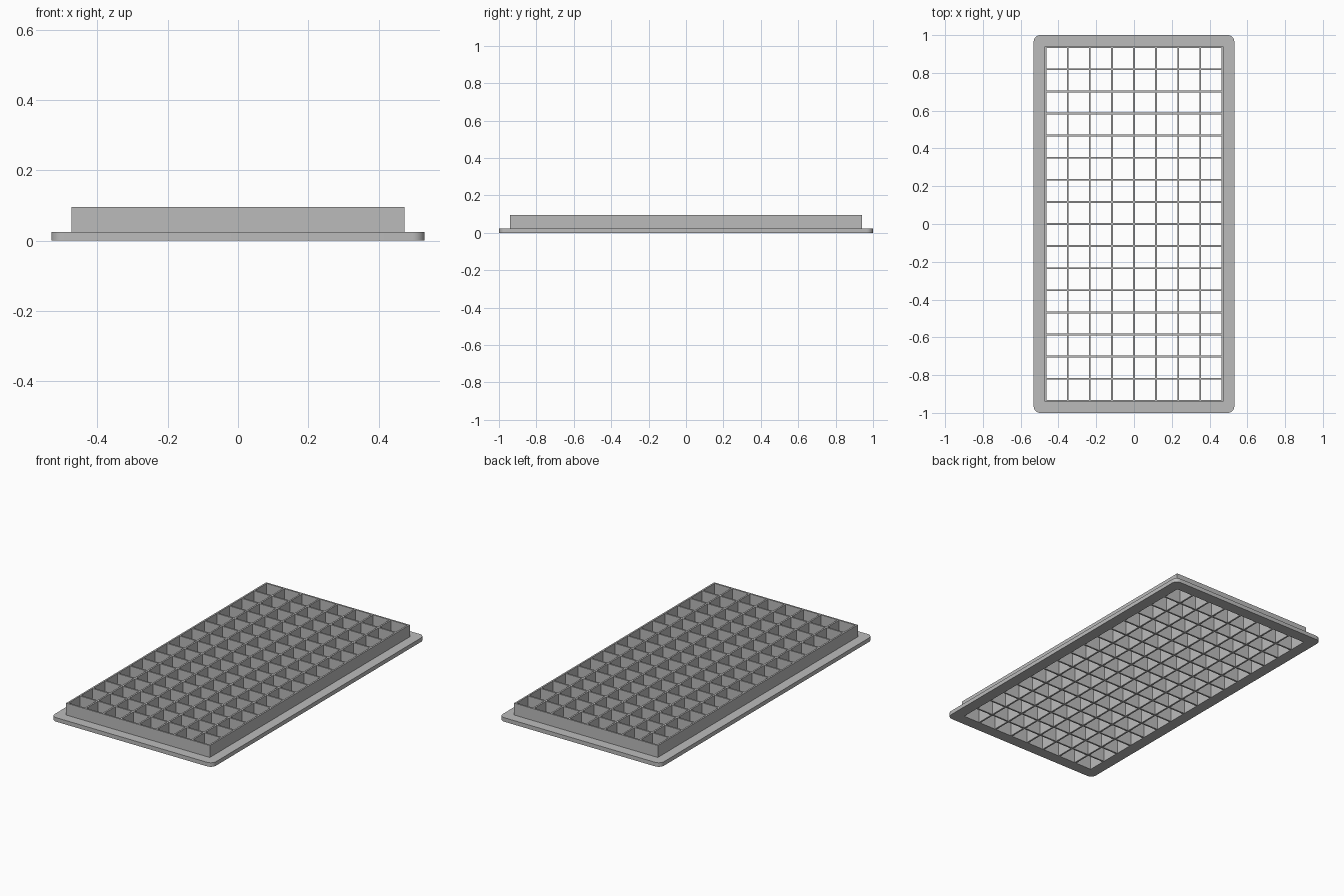
import bpy, bmesh, math

cube = bpy.data.objects.get("Cube")
if cube:
    bpy.data.objects.remove(cube, do_unlink=True)

PITCH, HALF_BAR = 0.117, 0.005
COLS, ROWS = 8, 16
HEIGHT, FLANGE_HEIGHT = 0.095, 0.024
HALF_X, HALF_Y, RADIUS = 0.531, 1.0, 0.035

grey = bpy.data.materials.new("plain grey")
grey.use_nodes = True
colour = (0.5, 0.5, 0.5, 1)
grey.diffuse_color = colour
grey.node_tree.nodes["Principled BSDF"].inputs["Base Color"].default_value = colour


def raise_to_solid(bm, height, name):
    """Extrude the flat faces upward into a closed solid object."""
    bmesh.ops.recalc_face_normals(bm, faces=bm.faces)
    result = bmesh.ops.extrude_face_region(bm, geom=bm.faces[:], use_keep_orig=True)
    verts = [g for g in result["geom"] if isinstance(g, bmesh.types.BMVert)]
    bmesh.ops.translate(bm, vec=(0, 0, height), verts=verts)
    bmesh.ops.recalc_face_normals(bm, faces=bm.faces)
    mesh = bpy.data.meshes.new(name)
    bm.to_mesh(mesh)
    bm.free()
    mesh.materials.append(grey)
    obj = bpy.data.objects.new(name, mesh)
    bpy.context.collection.objects.link(obj)
    return obj


def bar_edges(cells):
    """Both sides of every bar across a row of cells."""
    return [(i - cells / 2) * PITCH + side * HALF_BAR
            for i in range(cells + 1) for side in (-1, 1)]


# Lattice: strips between bar edges, leaving the cells open
xs, ys = bar_edges(COLS), bar_edges(ROWS)
bm = bmesh.new()
grid = [[bm.verts.new((x, y, 0)) for y in ys] for x in xs]
for i in range(len(xs) - 1):
    for j in range(len(ys) - 1):
        if i % 2 == 0 or j % 2 == 0:
            bm.faces.new((grid[i][j], grid[i + 1][j],
                          grid[i + 1][j + 1], grid[i][j + 1]))
raise_to_solid(bm, HEIGHT, "lattice")

# Flange: rounded outline around the lattice wall
corners = [(1, 1), (-1, 1), (-1, -1), (1, -1)]
bm = bmesh.new()
outer, inner = [], []
steps = 8
for k, (sx, sy) in enumerate(corners):
    inner.append(bm.verts.new((sx * xs[-1], sy * ys[-1], 0)))
    arc = []
    for s in range(steps + 1):
        a = math.pi / 2 * (k + s / steps)
        arc.append(bm.verts.new((sx * (HALF_X - RADIUS) + RADIUS * math.cos(a),
                                 sy * (HALF_Y - RADIUS) + RADIUS * math.sin(a), 0)))
    outer.append(arc)
for k in range(4):
    n = (k + 1) % 4
    for a, b in zip(outer[k], outer[k][1:]):
        bm.faces.new((inner[k], a, b))
    bm.faces.new((inner[k], outer[k][-1], outer[n][0], inner[n]))
flange = raise_to_solid(bm, FLANGE_HEIGHT, "flange")

bpy.ops.object.select_all(action="DESELECT")
flange.select_set(True)
bpy.context.view_layer.objects.active = flange
bpy.ops.object.shade_smooth_by_angle(angle=math.radians(30))
